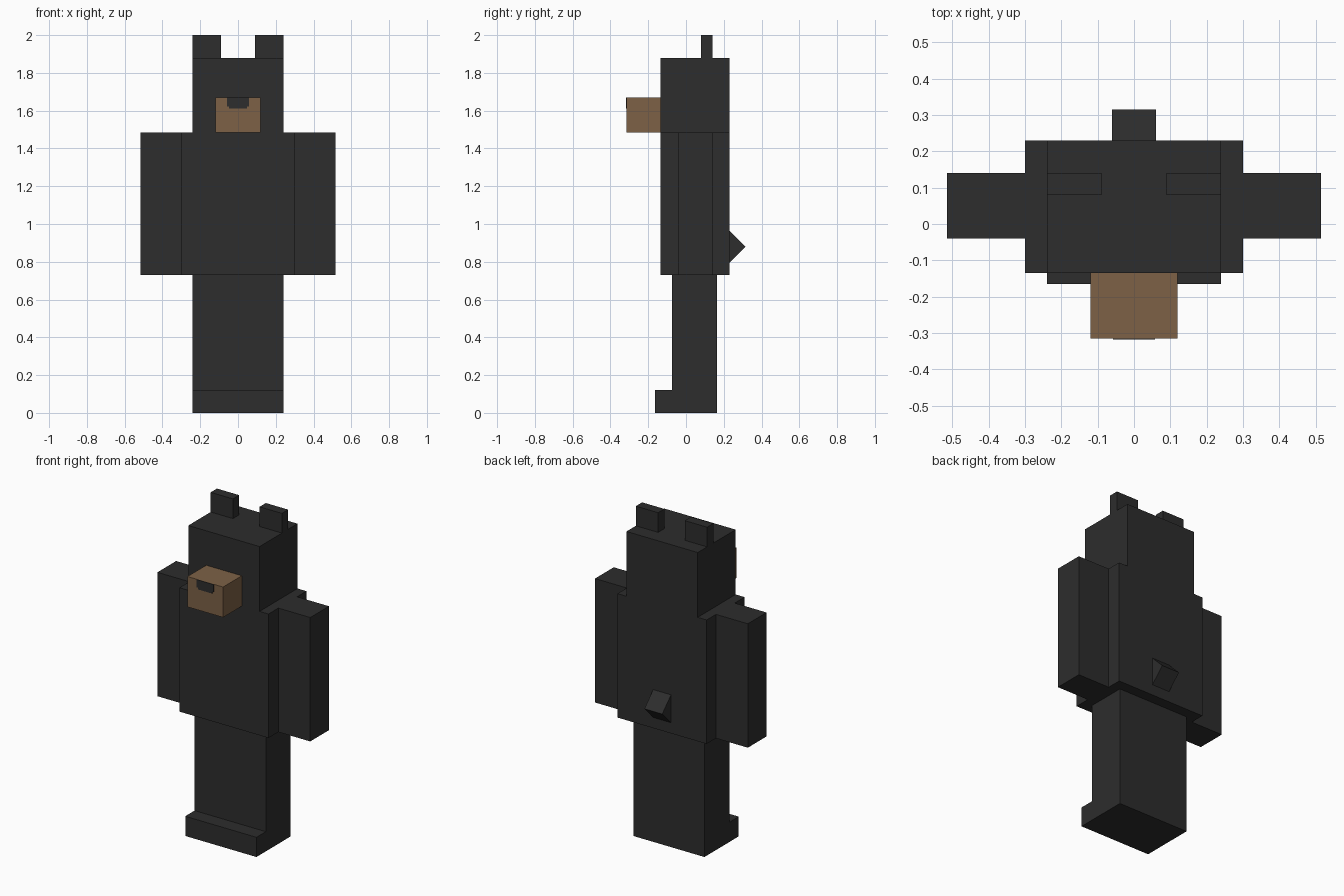
import bpy
import bmesh
from math import radians
from mathutils import Matrix, Vector

cube = bpy.data.objects.get("Cube")
if cube:
    bpy.data.objects.remove(cube, do_unlink=True)


def make_material(name, rgb):
    mat = bpy.data.materials.new(name)
    mat.use_nodes = True
    colour = (*rgb, 1.0)
    mat.diffuse_color = colour
    mat.node_tree.nodes["Principled BSDF"].inputs["Base Color"].default_value = colour
    return mat


dark_fur = make_material("dark_fur", (0.026, 0.026, 0.026))
brown_muzzle = make_material("brown_muzzle", (0.205, 0.120, 0.061))


def finish(name, bm, mat):
    bmesh.ops.recalc_face_normals(bm, faces=bm.faces)
    mesh = bpy.data.meshes.new(name)
    bm.to_mesh(mesh)
    bm.free()
    mesh.materials.append(mat)
    obj = bpy.data.objects.new(name, mesh)
    bpy.context.collection.objects.link(obj)
    return obj


def box(name, x, y, z, mat=dark_fur, tilt=0):
    """Box from (min, max) ranges, optionally tilted about its own x axis."""
    ranges = (x, y, z)
    size = [hi - lo for lo, hi in ranges]
    centre = Vector([(lo + hi) / 2 for lo, hi in ranges])
    bm = bmesh.new()
    bmesh.ops.create_cube(bm, size=1, matrix=Matrix.Diagonal((*size, 1)))
    bm.transform(Matrix.Translation(centre) @ Matrix.Rotation(radians(tilt), 4, "X"))
    return finish(name, bm, mat)


def prism(name, outline, x, mat=dark_fur):
    """Side profile of (y, z) points extruded across x."""
    bm = bmesh.new()
    face = bm.faces.new([bm.verts.new((x[0], y, z)) for y, z in outline])
    new = bmesh.ops.extrude_face_region(bm, geom=[face])["geom"]
    verts = [v for v in new if isinstance(v, bmesh.types.BMVert)]
    bmesh.ops.translate(bm, verts=verts, vec=(x[1] - x[0], 0, 0))
    return finish(name, bm, mat)


# Torso and head
box("body", (-0.30, 0.30), (-0.135, 0.23), (0.73, 1.485))
box("head", (-0.24, 0.24), (-0.135, 0.23), (1.485, 1.88))

# Legs with the feet stepping forward
prism("legs_and_feet",
      [(-0.165, 0), (0.165, 0), (0.165, 0.73), (-0.075, 0.73), (-0.075, 0.12), (-0.165, 0.12)],
      (-0.24, 0.24))

# Mirrored arms and ears
for label, side in (("left", 1), ("right", -1)):
    box(f"{label}_arm", sorted((side * 0.30, side * 0.515)), (-0.04, 0.14), (0.73, 1.485))
    box(f"{label}_ear", sorted((side * 0.09, side * 0.24)), (0.08, 0.14), (1.88, 2.0))

# Muzzle and the thin stepped nose on its front
box("muzzle", (-0.12, 0.12), (-0.315, -0.135), (1.485, 1.67), brown_muzzle)
box("nose_upper", (-0.058, 0.058), (-0.318, -0.315), (1.623, 1.67))
box("nose_lower", (-0.048, 0.048), (-0.318, -0.315), (1.612, 1.623))

# Stubby tail, a tilted cube half sunk into the back
box("tail", (-0.06, 0.06), (0.17, 0.29), (0.82, 0.94), tilt=45)
